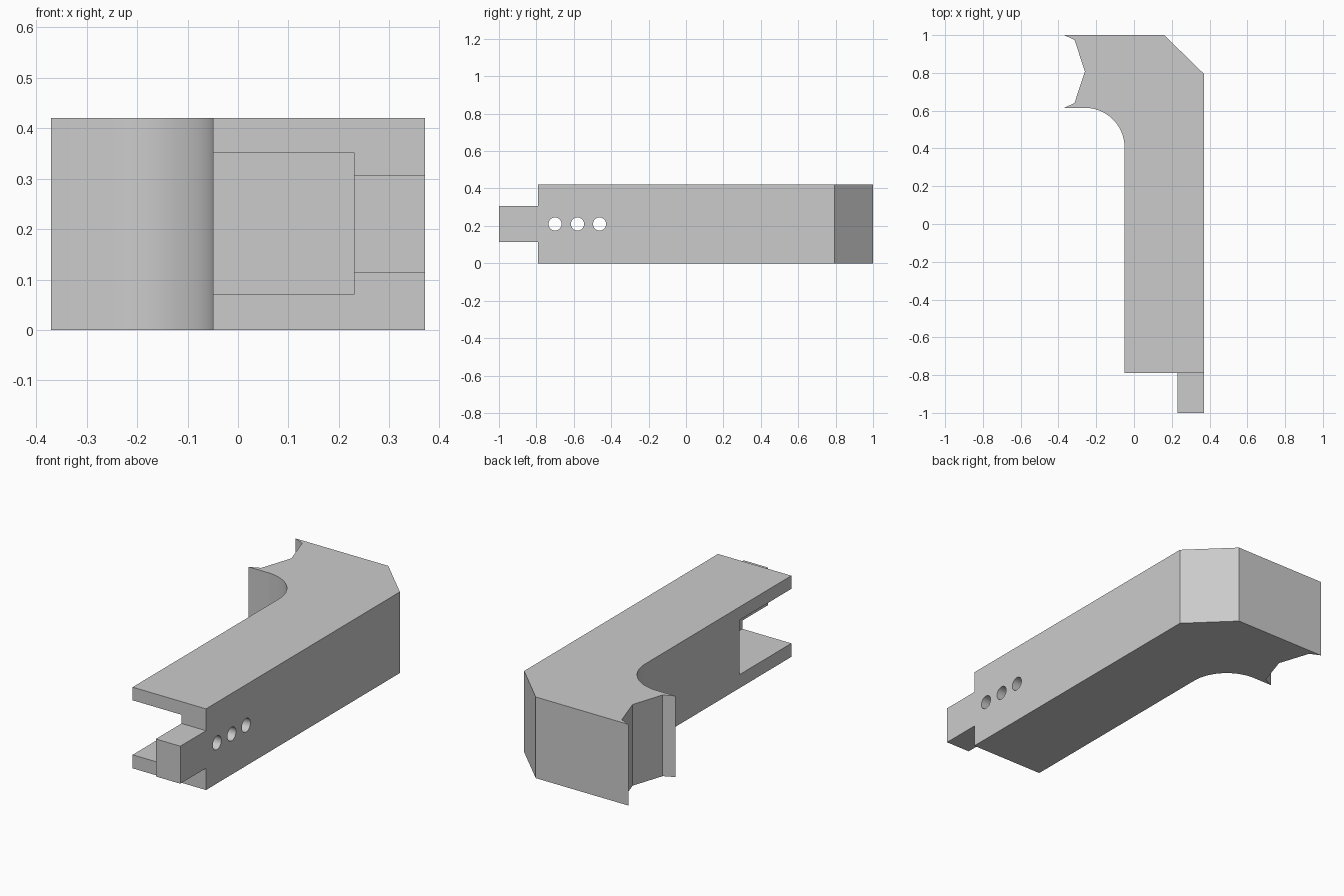
import bpy, bmesh, math
from mathutils import Matrix

cube = bpy.data.objects.get("Cube")
if cube:
    bpy.data.objects.remove(cube, do_unlink=True)

HEIGHT = 0.42

grey = bpy.data.materials.new("plain grey")
grey.use_nodes = True
colour = (0.6, 0.6, 0.6, 1)
grey.diffuse_color = colour
grey.node_tree.nodes["Principled BSDF"].inputs["Base Color"].default_value = colour


def finish(name, bm):
    bmesh.ops.recalc_face_normals(bm, faces=bm.faces)
    mesh = bpy.data.meshes.new(name)
    bm.to_mesh(mesh)
    bm.free()
    mesh.materials.append(grey)
    obj = bpy.data.objects.new(name, mesh)
    bpy.context.collection.objects.link(obj)
    return obj


def prism(name, outline, z0, z1):
    bm = bmesh.new()
    face = bm.faces.new([bm.verts.new((x, y, z0)) for x, y in outline])
    top = bmesh.ops.extrude_face_region(bm, geom=[face])["geom"]
    verts = [v for v in top if isinstance(v, bmesh.types.BMVert)]
    bmesh.ops.translate(bm, verts=verts, vec=(0, 0, z1 - z0))
    return finish(name, bm)


def box(name, x0, x1, y0, y1, z0, z1):
    return prism(name, [(x0, y0), (x1, y0), (x1, y1), (x0, y1)], z0, z1)


def combine(target, tool, operation):
    """Apply a boolean and remove its helper."""
    tool.hide_render = True
    mod = target.modifiers.new("boolean", "BOOLEAN")
    mod.object, mod.operation, mod.solver = tool, operation, "EXACT"
    bpy.context.view_layer.objects.active = target
    bpy.ops.object.modifier_apply(modifier=mod.name)
    bpy.data.objects.remove(tool, do_unlink=True)


# Bent arm with a chamfered corner, a rounded inner bend and a notched end
radius = 0.21
bend = [(-0.05 - radius + radius * math.cos(a), 0.405 + radius * math.sin(a))
        for a in (math.pi / 2 * i / 24 for i in range(25))]
notch = [(-0.37, 0.615), (-0.315, 0.64), (-0.26, 0.808), (-0.315, 0.975), (-0.37, 1)]
outline = [(-0.05, -0.79), *bend, *notch, (0.16, 1), (0.37, 0.795), (0.37, -0.79)]
arm = prism("bent_arm", outline, 0, HEIGHT)

# Open pocket at the front, leaving top and bottom plates and a side wall
combine(arm, box("pocket_cutter", -0.2, 0.23, -0.9, -0.365, 0.07, 0.352), "DIFFERENCE")

# Tongue continuing the side wall
combine(arm, box("tongue", 0.23, 0.37, -1, -0.79, 0.113, 0.307), "UNION")

# Row of pin holes through the side wall
for y in (-0.70, -0.58, -0.462):
    bm = bmesh.new()
    bmesh.ops.create_cone(bm, cap_ends=True, segments=32, radius1=0.035, radius2=0.035,
                          depth=0.3,
                          matrix=Matrix.Translation((0.3, y, HEIGHT / 2))
                          @ Matrix.Rotation(math.pi / 2, 4, "Y"))
    combine(arm, finish("pin_hole_cutter", bm), "DIFFERENCE")

# Smooth bend and holes, sharp edges elsewhere
bpy.ops.object.select_all(action="DESELECT")
arm.select_set(True)
bpy.context.view_layer.objects.active = arm
bpy.ops.object.shade_smooth_by_angle(angle=math.radians(20))
